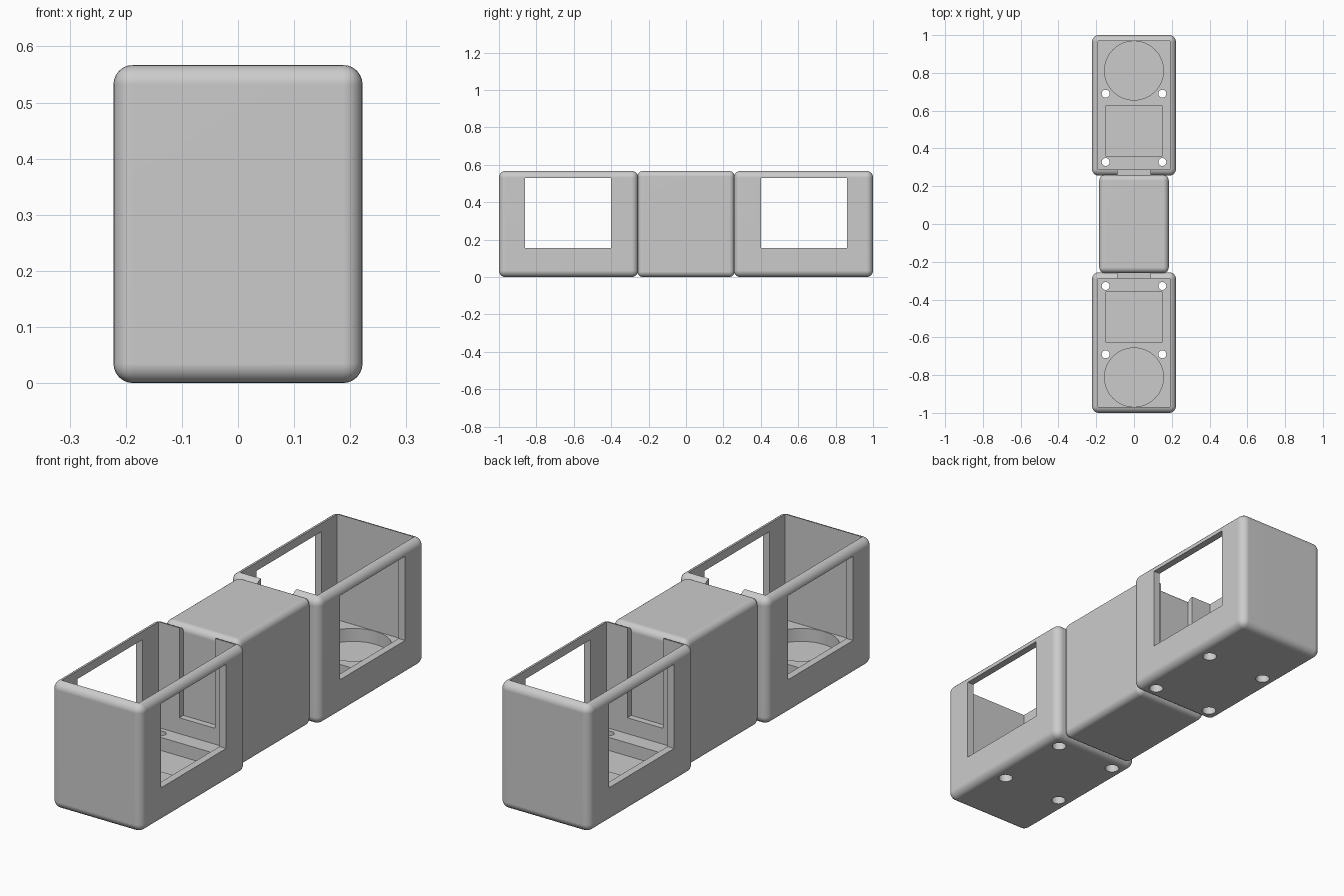
import bpy

cube = bpy.data.objects.get("Cube")
if cube:
    bpy.data.objects.remove(cube, do_unlink=True)

grey = bpy.data.materials.new("light grey plastic")
grey.use_nodes = True
GREY = (0.6, 0.6, 0.6, 1)
grey.diffuse_color = GREY
grey.node_tree.nodes["Principled BSDF"].inputs["Base Color"].default_value = GREY

HEIGHT = 0.567


def block(name, x, y, z):
    """Box from (min, max) pairs on each axis."""
    bpy.ops.mesh.primitive_cube_add(size=1, location=[sum(p) / 2 for p in (x, y, z)])
    ob = bpy.context.object
    ob.name = name
    ob.scale = [p[1] - p[0] for p in (x, y, z)]
    bpy.ops.object.transform_apply(location=True, rotation=False, scale=True)
    return ob


def disc(name, x, y, z, radius, sides):
    """Upright cylinder between two heights."""
    bpy.ops.mesh.primitive_cylinder_add(vertices=sides, radius=radius, depth=z[1] - z[0],
                                        location=(x, y, sum(z) / 2))
    bpy.context.object.name = name
    return bpy.context.object


def activate(ob):
    bpy.ops.object.select_all(action='DESELECT')
    ob.select_set(True)
    bpy.context.view_layer.objects.active = ob


def round_edges(ob, radius):
    activate(ob)
    mod = ob.modifiers.new("Rounding", 'BEVEL')
    mod.width, mod.segments = radius, 6
    bpy.ops.object.modifier_apply(modifier=mod.name)


def cut(ob, cutter):
    activate(ob)
    mod = ob.modifiers.new("Cut", 'BOOLEAN')
    mod.operation, mod.solver, mod.object = 'DIFFERENCE', 'EXACT', cutter
    bpy.ops.object.modifier_apply(modifier=mod.name)
    bpy.data.objects.remove(cutter, do_unlink=True)


def finish(ob):
    ob.data.materials.clear()
    ob.data.materials.append(grey)
    activate(ob)
    bpy.ops.object.shade_smooth_by_angle(angle=0.5)
    mod = ob.modifiers.new("Clean shading", 'WEIGHTED_NORMAL')
    mod.keep_sharp = True


def end_housing(name, side):
    """Open-topped box; side is +1 for the back and -1 for the front."""
    def span(a, b):
        return tuple(sorted((a * side, b * side)))

    ob = block(name, (-0.222, 0.222), span(0.256, 1), (0, HEIGHT))
    round_edges(ob, 0.035)
    # main cavity and side windows
    cut(ob, block("cavity", (-0.19, 0.19), span(0.288, 0.97), (0.095, 1)))
    cut(ob, block("windows", (-1, 1), span(0.4, 0.86), (0.155, 0.53)))
    # cable slot in the wall facing the middle
    cut(ob, block("slot", (-0.088, 0.088), span(0.2, 0.32), (0.166, 1)))
    # round and square pockets in the floor
    cut(ob, disc("round_pocket", 0, 0.812 * side, (0.037, 0.2), 0.156, 64))
    cut(ob, block("square_pocket", (-0.147, 0.147), span(0.36, 0.627), (0.037, 0.2)))
    # screw holes, wider at the underside
    for x in (-0.15, 0.15):
        for y in (0.328, 0.69):
            cut(ob, disc("hole", x, y * side, (-0.1, 0.2), 0.021, 24))
            cut(ob, disc("screw_head", x, y * side, (-0.1, 0.045), 0.03, 24))
    finish(ob)


end_housing("front_housing", -1)
end_housing("back_housing", 1)

# solid block joining the two housings
middle = block("middle_block", (-0.184, 0.184), (-0.26, 0.26), (0, HEIGHT))
round_edges(middle, 0.03)
finish(middle)
